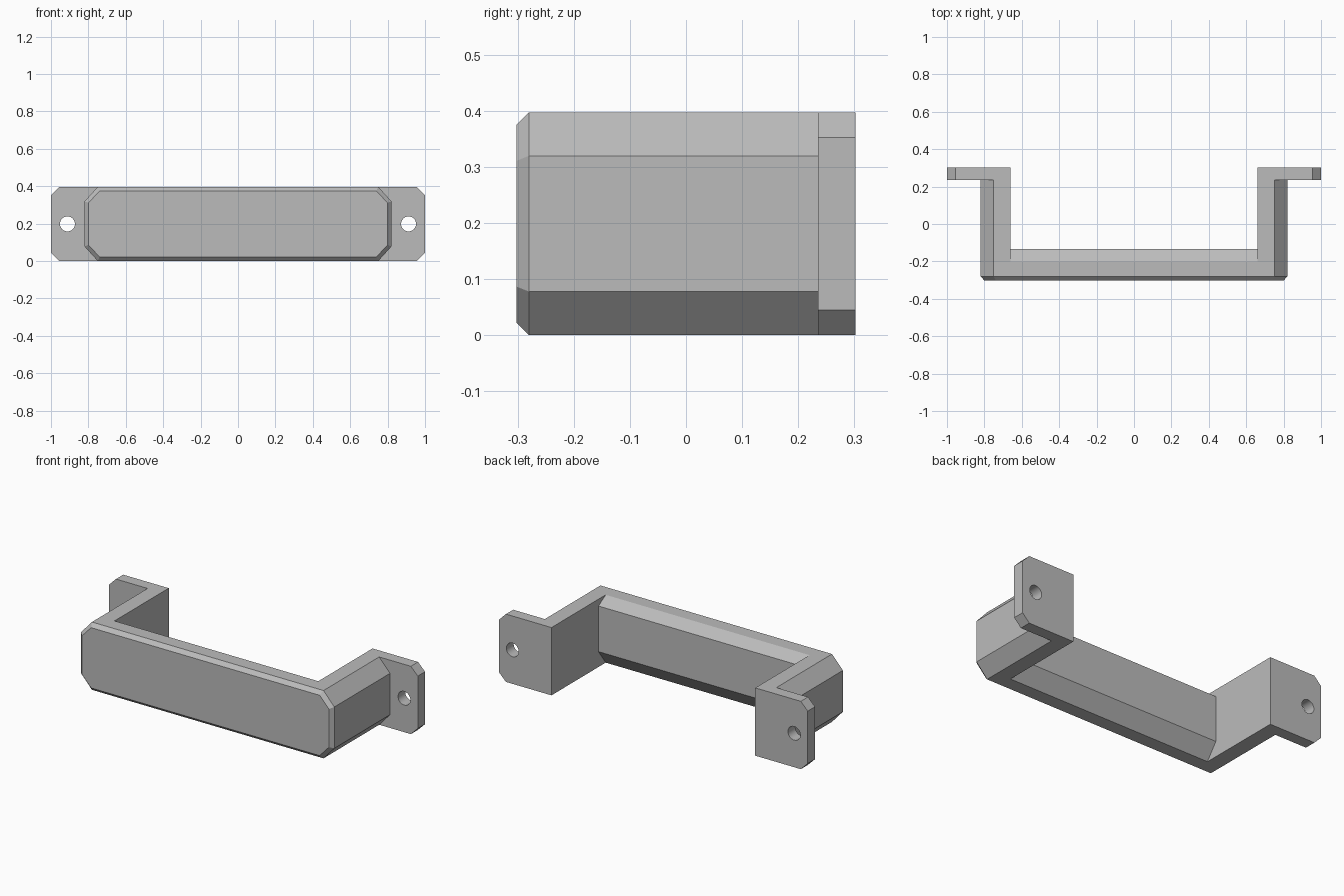
import bpy, bmesh, math

if "Cube" in bpy.data.objects:
    bpy.data.objects.remove(bpy.data.objects["Cube"])

H = 0.397          # overall height
INNER = 0.66       # inner side of the legs
mat = bpy.data.materials.new("light_grey")
mat.diffuse_color = (0.5, 0.5, 0.5, 1)
mat.use_nodes = True
mat.node_tree.nodes["Principled BSDF"].inputs["Base Color"].default_value = mat.diffuse_color


def loft(name, rings):
    """Closed solid skinned through matching rings of points."""
    bm = bmesh.new()
    loops = [[bm.verts.new(p) for p in r] for r in rings]
    n = len(rings[0])
    for a, b in zip(loops, loops[1:]):
        for i in range(n):
            j = (i + 1) % n
            bm.faces.new((a[i], a[j], b[j], b[i]))
    bm.faces.new(loops[0])
    bm.faces.new(loops[-1])
    bmesh.ops.recalc_face_normals(bm, faces=bm.faces)
    me = bpy.data.meshes.new(name)
    bm.to_mesh(me)
    bm.free()
    ob = bpy.data.objects.new(name, me)
    bpy.context.collection.objects.link(ob)
    me.materials.append(mat)
    return ob


def cut(ob, cutter):
    """Subtract the cutter, then remove it."""
    mod = ob.modifiers.new("cut", 'BOOLEAN')
    mod.operation, mod.solver, mod.object = 'DIFFERENCE', 'EXACT', cutter
    bpy.context.view_layer.objects.active = ob
    bpy.ops.object.modifier_apply(modifier=mod.name)
    bpy.data.objects.remove(cutter)


def smooth(ob):
    bpy.ops.object.select_all(action='DESELECT')
    ob.select_set(True)
    bpy.context.view_layer.objects.active = ob
    bpy.ops.object.shade_smooth_by_angle(angle=math.radians(30))


def octagon(y, x, xc, z, zc):
    """Rectangle with cut corners in the xz plane, about mid height."""
    pts = [(x, zc), (xc, z), (-xc, z), (-x, zc),
           (-x, -zc), (-xc, -z), (xc, -z), (x, -zc)]
    return [(px, y, H / 2 + pz) for px, pz in pts]


# Grip and legs: chamfered block hollowed out from behind
handle = loft("grip_and_legs", [
    octagon(-0.302, 0.80, 0.74, H / 2 - 0.022, 0.112),
    octagon(-0.28, 0.82, 0.75, H / 2, 0.121),
    octagon(0.235, 0.82, 0.75, H / 2, 0.121)])
void = [(-0.20, H + 0.1), (-0.20, H), (-0.133, H - 0.04), (-0.133, 0.09),
        (-0.20, 0), (-0.20, -0.1), (0.5, -0.1), (0.5, H + 0.1)]
cut(handle, loft("void", [[(x, y, z) for y, z in void] for x in (-INNER, INNER)]))
smooth(handle)

# Mounting flanges with clipped outer corners and a screw hole
for side, label in ((-1, "left"), (1, "right")):
    outline = [(INNER, 0), (0.955, 0), (1, 0.045), (1, H - 0.045), (0.955, H), (INNER, H)]
    flange = loft(label + "_flange",
                  [[(side * x, y, z) for x, z in outline] for y in (0.235, 0.302)])
    ring = [(0.04 * math.cos(i * math.tau / 32), 0.04 * math.sin(i * math.tau / 32))
            for i in range(32)]
    cut(flange, loft("hole", [[(side * 0.912 + x, y, H / 2 + z) for x, z in ring]
                              for y in (0.1, 0.4)]))
    smooth(flange)
